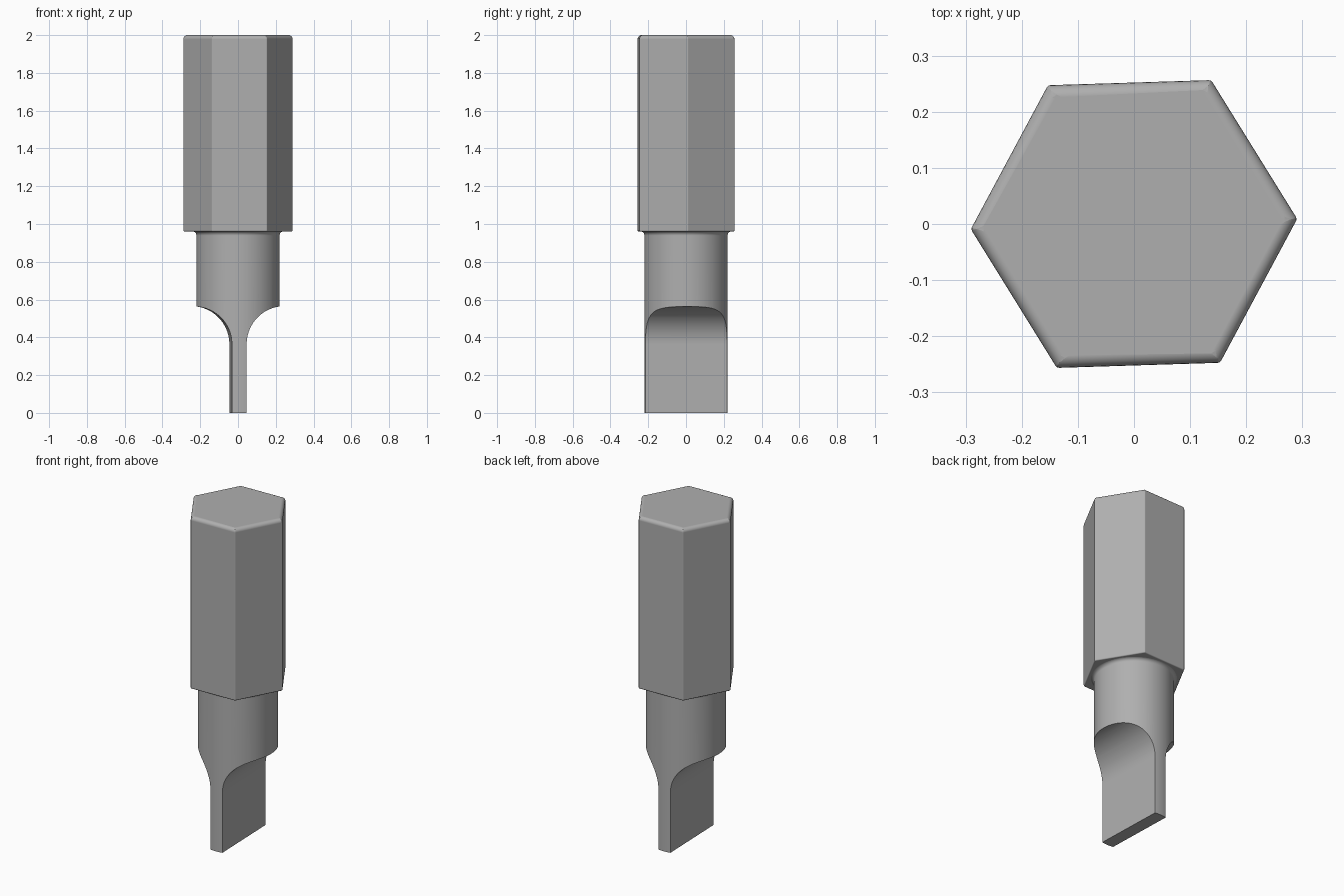
import bpy, bmesh
from math import pi, sin, cos, radians

if "Cube" in bpy.data.objects:
    bpy.data.objects.remove(bpy.data.objects["Cube"])

TURN = radians(1.8)          # the whole bit is turned slightly about z

steel = bpy.data.materials.new("dark_steel")
steel.diffuse_color = (0.43, 0.43, 0.43, 1)
steel.use_nodes = True
steel.node_tree.nodes["Principled BSDF"].inputs["Base Color"].default_value = steel.diffuse_color


def make_object(name, bm):
    bmesh.ops.recalc_face_normals(bm, faces=bm.faces[:])
    mesh = bpy.data.meshes.new(name)
    bm.to_mesh(mesh)
    bm.free()
    mesh.materials.append(steel)
    ob = bpy.data.objects.new(name, mesh)
    bpy.context.collection.objects.link(ob)
    ob.rotation_euler.z = TURN
    return ob


def loft(bm, rings):
    """Closed skin over equal-length rings of points, capped at both ends."""
    rings = [[bm.verts.new(p) for p in ring] for ring in rings]
    n = len(rings[0])
    for a, b in zip(rings, rings[1:]):
        for i in range(n):
            j = (i + 1) % n
            bm.faces.new((a[i], a[j], b[j], b[i]))
    bm.faces.new(rings[0][::-1])
    bm.faces.new(rings[-1])


def ring(r, z, n):
    return [(r * cos(2 * pi * i / n), r * sin(2 * pi * i / n), z) for i in range(n)]


def activate(ob):
    bpy.ops.object.select_all(action='DESELECT')
    ob.select_set(True)
    bpy.context.view_layer.objects.active = ob


# Hexagonal drive with softened edges
bm = bmesh.new()
loft(bm, [ring(0.291, 0.96, 6), ring(0.291, 2.0, 6)])


def soften(test, offset, segments):
    edges = [e for e in bm.edges if test(*[v.co.z for v in e.verts])]
    bmesh.ops.bevel(bm, geom=edges, offset=offset, segments=segments,
                    profile=0.5, affect='EDGES')


soften(lambda a, b: abs(a - b) > 0.5, 0.004, 2)
soften(lambda a, b: min(a, b) > 1.999, 0.022, 5)
soften(lambda a, b: max(a, b) < 0.961, 0.007, 3)
drive = make_object("hex_drive", bm)

# Round shank flaring into the drive
fillet = [(0.242 - 0.022 * cos(i * pi / 12), 0.939 + 0.022 * sin(i * pi / 12)) for i in range(7)]
profile = [(0.22, 0.0)] + fillet + [(0.242, 0.97)]
bm = bmesh.new()
loft(bm, [ring(r, z, 96) for r, z in profile])
shank = make_object("shank_and_blade", bm)

# Scooped cutter on each side leaves the flat blade
bm = bmesh.new()
HALF, R, ZC = 0.039, 0.2, 0.364
arc = [(HALF + R - R * cos(i * pi / 48), ZC + R * sin(i * pi / 48)) for i in range(25)]
outline = [(HALF, -0.1)] + arc + [(0.4, ZC + R), (0.4, -0.1)]
for side in (-1, 1):
    loft(bm, [[(side * x, y, z) for x, z in outline] for y in (-0.35, 0.35)])
cutter = make_object("blade_cutter", bm)
cutter.hide_render = True

activate(shank)
mod = shank.modifiers.new("scoop", 'BOOLEAN')
mod.operation = 'DIFFERENCE'
mod.solver = 'EXACT'
mod.object = cutter
bpy.ops.object.modifier_apply(modifier=mod.name)
bpy.data.objects.remove(cutter)

# Smooth shading, with the large flat faces kept flat
for ob in (drive, shank):
    activate(ob)
    bpy.ops.object.shade_smooth_by_angle(angle=radians(32))
    weighted = ob.modifiers.new("flat_faces", 'WEIGHTED_NORMAL')
    weighted.keep_sharp = True
    weighted.weight = 100
